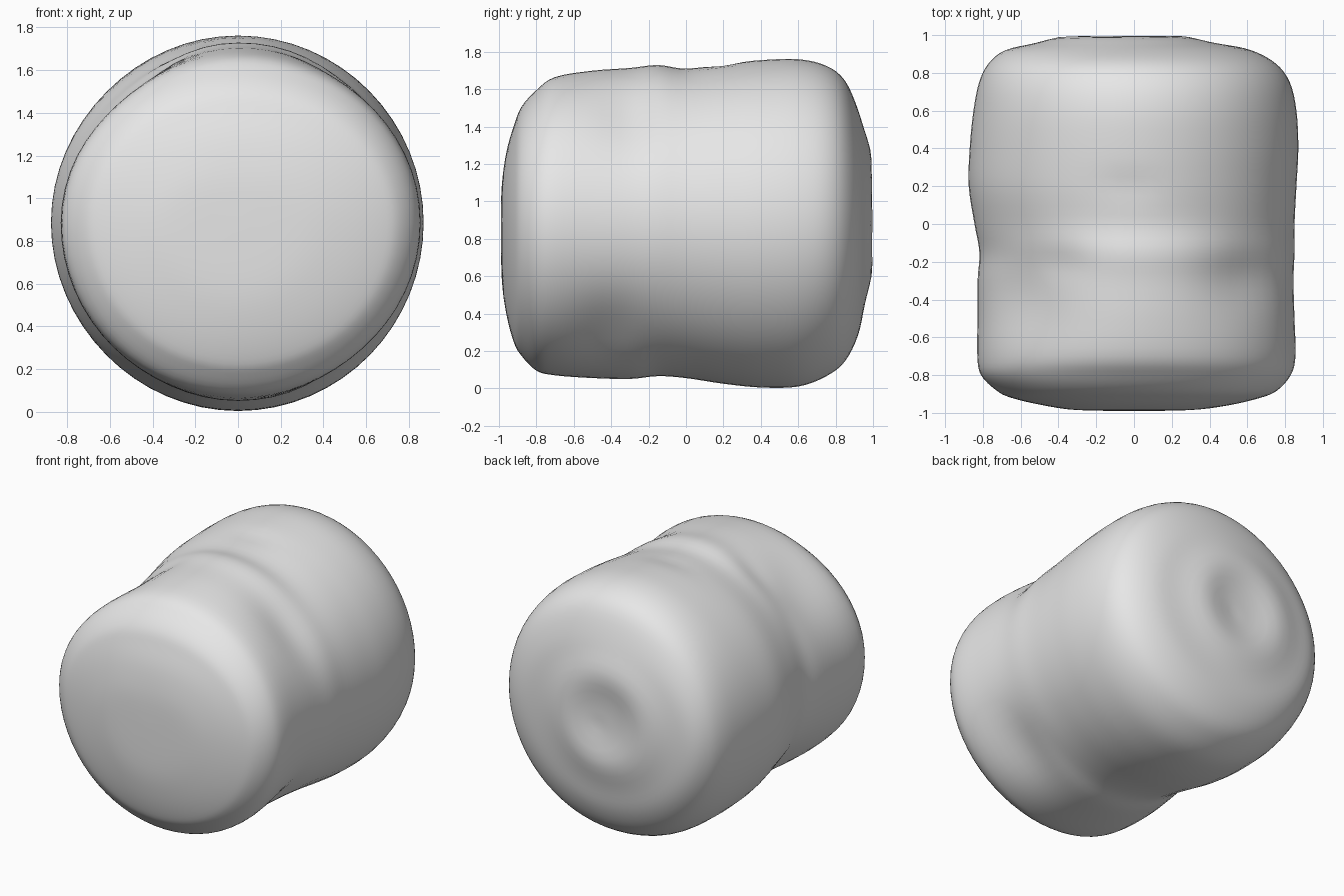
import bpy, bmesh, math
from mathutils import Vector

cube = bpy.data.objects.get("Cube")
if cube:
    bpy.data.objects.remove(cube, do_unlink=True)

CENTRE_Z = 0.885
SEGMENTS = 64
STEPS = 4

# Lengthwise stations: y, then radius towards +x, +z, -x, -z
STATIONS = [
    (-0.990, 0.00, 0.00, 0.00, 0.00),
    (-0.985, 0.30, 0.20, 0.30, 0.30),
    (-0.960, 0.50, 0.38, 0.48, 0.49),
    (-0.920, 0.67, 0.52, 0.65, 0.64),
    (-0.880, 0.76, 0.62, 0.73, 0.71),
    (-0.800, 0.83, 0.71, 0.81, 0.79),
    (-0.700, 0.855, 0.78, 0.83, 0.815),
    (-0.500, 0.85, 0.815, 0.83, 0.83),
    (-0.300, 0.845, 0.83, 0.83, 0.835),
    (-0.150, 0.85, 0.845, 0.82, 0.82),
    (0.000, 0.85, 0.825, 0.845, 0.83),
    (0.200, 0.86, 0.85, 0.875, 0.86),
    (0.400, 0.87, 0.87, 0.87, 0.88),
    (0.600, 0.86, 0.875, 0.85, 0.875),
    (0.750, 0.825, 0.84, 0.82, 0.82),
    (0.850, 0.75, 0.76, 0.77, 0.74),
    (0.920, 0.62, 0.60, 0.68, 0.60),
    (0.950, 0.46, 0.44, 0.52, 0.44),
    (0.962, 0.24, 0.23, 0.26, 0.23),
    (0.965, 0.00, 0.00, 0.00, 0.00),
]

# Soft dents: angle, y, depth, angular width, lengthwise width
DENTS = [
    (135, -0.38, 0.055, 24, 0.28),
    (45, -0.28, 0.045, 20, 0.20),
    (-45, -0.40, 0.045, 20, 0.20),
    (-135, -0.22, 0.035, 22, 0.22),
    (118, -0.20, 0.020, 12, 0.10),
    (92, 0.20, 0.012, 10, 0.08),
]


def catmull(a, b, c, d, t):
    return 0.5 * (2 * b + (c - a) * t + (2 * a - 5 * b + 4 * c - d) * t * t
                  + (3 * b - a - 3 * c + d) * t ** 3)


def smooth_stations():
    rows = []
    n = len(STATIONS)
    for i in range(n - 1):
        p = [STATIONS[min(max(i + k, 0), n - 1)] for k in (-1, 0, 1, 2)]
        for s in range(STEPS):
            rows.append([catmull(*q, s / STEPS) for q in zip(*p)])
    return rows[1:]


def body_point(row, angle):
    y, right, top, left, bottom = row
    c, s = math.cos(angle), math.sin(angle)
    r = (right if c > 0 else left) * c * c + (top if s > 0 else bottom) * s * s
    # Push the dents into the side
    for deg, dy, depth, aw, yw in DENTS:
        da = (math.degrees(angle) - deg + 180) % 360 - 180
        g = math.exp(-(da / aw) ** 2 - ((y - dy) / yw) ** 2)
        r -= depth * g * min(1, r / 0.8)
    x, z = r * c, r * s
    # Low raised ring with a dimple on the back end
    if y > 0.9:
        d = math.hypot(x + 0.06, z - 0.05)
        y += 0.034 * math.exp(-((d - 0.30) / 0.14) ** 2)
    return Vector((x, y, CENTRE_Z + z))


# Soft body skinned through the rings
bm = bmesh.new()
rings = [[bm.verts.new(body_point(row, math.tau * k / SEGMENTS))
          for k in range(SEGMENTS)] for row in smooth_stations()]
front = bm.verts.new((0, STATIONS[0][0], CENTRE_Z))
back = bm.verts.new((0, STATIONS[-1][0], CENTRE_Z))
for k in range(SEGMENTS):
    j = (k + 1) % SEGMENTS
    bm.faces.new((front, rings[0][k], rings[0][j]))
    bm.faces.new((back, rings[-1][j], rings[-1][k]))
    for a, b in zip(rings, rings[1:]):
        bm.faces.new((a[k], b[k], b[j], a[j]))
bmesh.ops.recalc_face_normals(bm, faces=bm.faces)
for f in bm.faces:
    f.smooth = True
mesh = bpy.data.meshes.new("soft_body")
bm.to_mesh(mesh)
bm.free()

# Plain grey finish
grey = bpy.data.materials.new("light_grey")
grey.use_nodes = True
colour = (0.8, 0.8, 0.8, 1.0)
grey.diffuse_color = colour
grey.node_tree.nodes["Principled BSDF"].inputs["Base Color"].default_value = colour
mesh.materials.append(grey)

body = bpy.data.objects.new("soft_body", mesh)
bpy.context.collection.objects.link(body)
